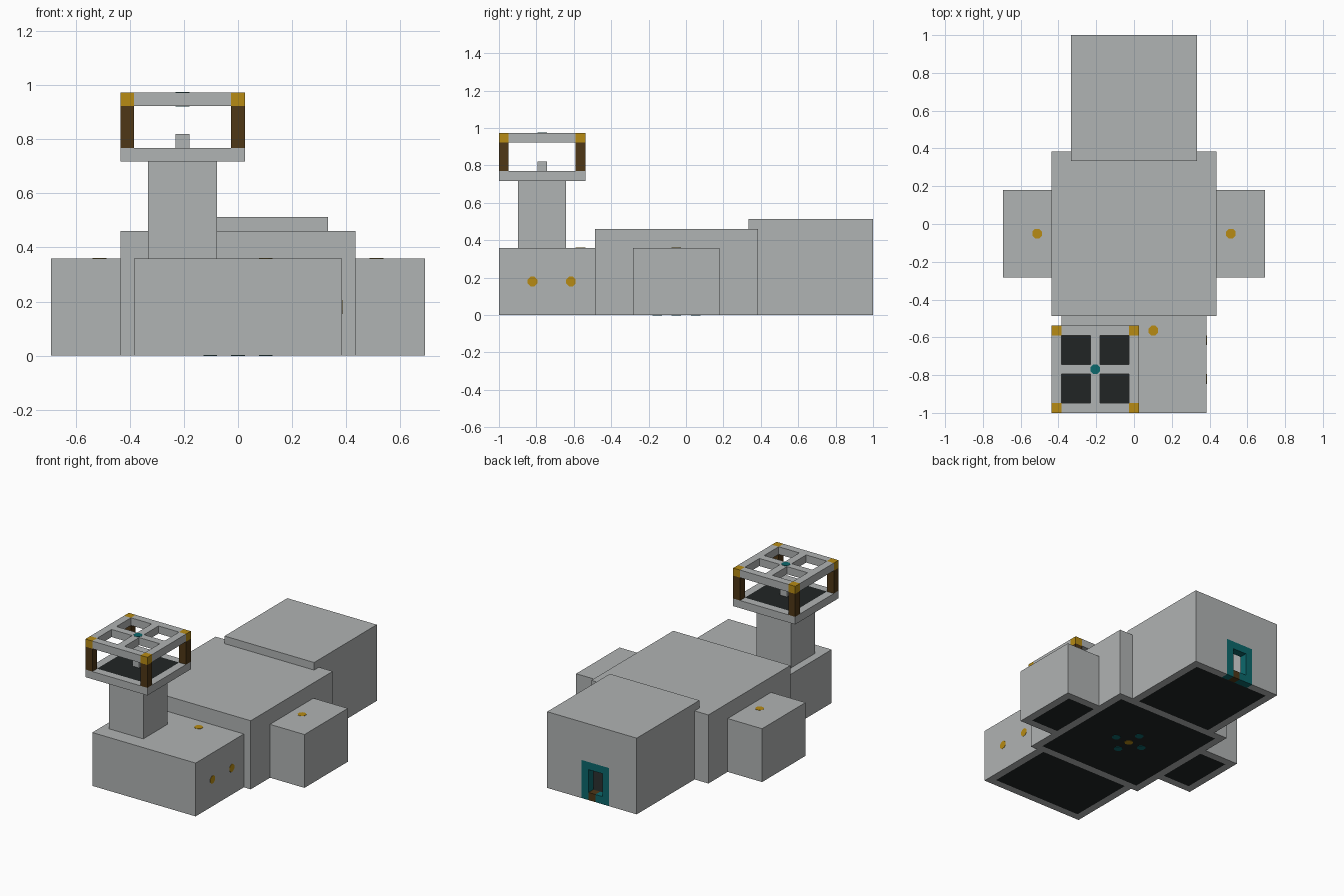
import bpy
import math
from mathutils import Vector

if "Cube" in bpy.data.objects:
    bpy.data.objects.remove(bpy.data.objects["Cube"], do_unlink=True)

U = 2 / 39          # one building block
EPS = 0.03          # how far painted marks stand proud, in blocks


def material(name, *rgb):
    lin = [((c / 255 + 0.055) / 1.055) ** 2.4 for c in rgb] + [1]
    m = bpy.data.materials.new(name)
    m.use_nodes = True
    m.diffuse_color = lin
    bsdf = m.node_tree.nodes["Principled BSDF"]
    bsdf.inputs["Base Color"].default_value = lin
    bsdf.inputs["Roughness"].default_value = 0.9
    return m


GREY = material("stone grey", 176, 179, 179)
DARK = material("floor charcoal", 33, 37, 37)
GOLD = material("lamp gold", 183, 139, 20)
TEAL = material("teal", 12, 104, 108)
BROWN = material("timber brown", 78, 55, 22)


def place(p):
    """Block coordinates (y counted from the front) to world units."""
    return Vector((p[0], p[1] - 19.5, p[2])) * U


def box(name, lo, hi, mat=GREY):
    a, b = place(lo), place(hi)
    bpy.ops.mesh.primitive_cube_add(size=1, location=(a + b) / 2)
    ob = bpy.context.object
    ob.name = ob.data.name = name
    for v in ob.data.vertices:
        v.co *= b - a
    ob.data.materials.append(mat)
    return ob


def carve(ob, *cutters):
    """Subtract the cutters, bake the result and delete them."""
    for c in cutters:
        c.hide_render = True
        mod = ob.modifiers.new("cut", 'BOOLEAN')
        mod.operation, mod.solver, mod.object = 'DIFFERENCE', 'EXACT', c
    bpy.context.view_layer.update()
    dg = bpy.context.evaluated_depsgraph_get()
    mesh = bpy.data.meshes.new_from_object(ob.evaluated_get(dg))
    ob.modifiers.clear()
    ob.data = mesh
    mesh.materials.clear()
    mesh.materials.append(GREY)
    for c in cutters:
        bpy.data.objects.remove(c, do_unlink=True)


def room(name, x0, x1, y0, y1, height, *openings):
    """Hollow room with one-block walls, a roof and an inset dark floor."""
    shell = box(name + "_walls", (x0, y0, 0), (x1, y1, height))
    inside = box("cutter", (x0 + 1, y0 + 1, -1), (x1 - 1, y1 - 1, height - 1))
    carve(shell, inside, *openings)
    box(name + "_floor", (x0 + 1, y0 + 1, 0), (x1 - 1, y1 - 1, 1), DARK)


def mark(name, centre, mat, axis='Z', depth=2 * EPS):
    """Octagonal lamp face, one block across."""
    rot = (0, math.pi / 2, 0) if axis == 'X' else (0, 0, 0)
    bpy.ops.mesh.primitive_cylinder_add(
        vertices=8, radius=0.5 * U / math.cos(math.pi / 8), depth=depth * U,
        location=place(centre), rotation=rot)
    ob = bpy.context.object
    ob.name = name
    for v in ob.data.vertices:   # turn the octagon flat side up
        c, s = math.cos(math.pi / 8), math.sin(math.pi / 8)
        v.co.xy = (v.co.x * c - v.co.y * s, v.co.x * s + v.co.y * c)
    ob.data.materials.append(mat)


# Rooms
room("front_room", -7.5, 7.5, 0, 11, 7)
room("main_hall", -8.5, 8.5, 10, 27, 9)
room("left_wing", 7.5, 13.5, 14, 23, 7)
room("right_wing", -13.5, -7.5, 14, 23, 7)
doorway = box("cutter", (-2.5, 37.5, -1), (1.5, 40, 5))
room("rear_room", -6.5, 6.5, 26, 39, 10, doorway)

# Rear door frame
for x in (-2.5, 0.5):
    box("door_jamb", (x, 38, 0), (x + 1, 39, 5), TEAL)
box("door_lintel", (-1.5, 38, 4), (0.5, 39, 5), TEAL)
box("door_sill", (-1.5, 38, 0), (-0.5, 39, 1), TEAL)
box("door_step", (-0.5, 38, 0), (0.5, 39, 1), BROWN)

# Tower shaft and lookout platform
TX, TY = -4, 4.5
box("tower_shaft", (TX - 2.5, TY - 2.5, 7), (TX + 2.5, TY + 2.5, 14))
rim = box("platform_rim", (TX - 4.5, TY - 4.5, 14), (TX + 4.5, TY + 4.5, 15))
carve(rim, box("cutter", (TX - 3.5, TY - 3.5, 13), (TX + 3.5, TY + 3.5, 16)))
box("platform_floor", (TX - 3.5, TY - 3.5, 14), (TX + 3.5, TY + 3.5, 15), DARK)
box("platform_pedestal", (TX - 0.5, TY - 0.5, 15), (TX + 0.5, TY + 0.5, 16))

# Posts with gold caps
for sx in (-4, 4):
    for sy in (-4, 4):
        lo = Vector((TX + sx - 0.5, TY + sy - 0.5, 15))
        box("lookout_post", lo, lo + Vector((1, 1, 3)), BROWN)
        box("post_cap", lo + Vector((0, 0, 3)), lo + Vector((1, 1, 4)), GOLD)

# Open roof: edge beams and a cross
for s in (-4, 4):
    box("roof_beam", (TX - 3.5, TY + s - 0.5, 18), (TX + 3.5, TY + s + 0.5, 19))
    box("roof_beam", (TX + s - 0.5, TY - 3.5, 18), (TX + s + 0.5, TY + 3.5, 19))
box("roof_cross_long", (TX - 0.5, TY - 3.5, 18), (TX + 0.5, TY + 3.5, 19))
for x in (TX - 3.5, TX + 0.5):
    box("roof_cross_arm", (x, TY - 0.5, 18), (x + 3, TY + 0.5, 19))
mark("roof_centre_lamp", (TX, TY, 18.5), TEAL, depth=1 + 2 * EPS)

# Lamps on the roofs and the front room's side
mark("front_roof_lamp", (2, 8.5, 7), GOLD)
for x in (-10, 10):
    mark("wing_roof_lamp", (x, 18.5, 7), GOLD)
for y in (3.5, 7.5):
    mark("side_lamp", (7.5, y, 3.5), GOLD, 'X')

# Lamps in the hall floor, showing on both faces
mark("hall_centre_lamp", (0, 18.5, 0.5), GOLD, depth=1 + 2 * EPS)
for dx, dy in ((2, 0), (-2, 0), (0, 2), (0, -2)):
    mark("hall_floor_lamp", (dx, 18.5 + dy, 0.5), TEAL, depth=1 + 2 * EPS)
